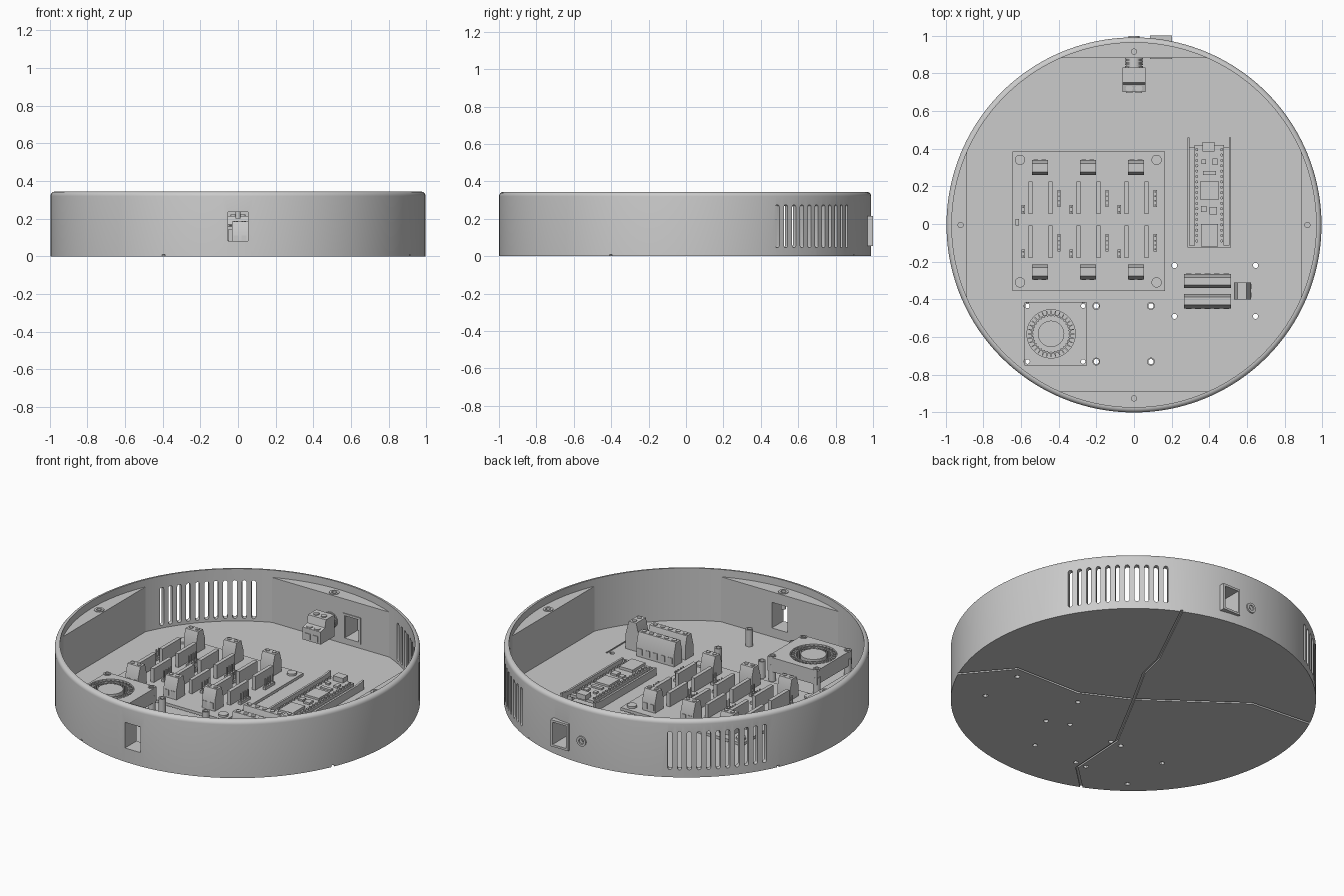
import bpy, bmesh, math
from mathutils import Matrix, Vector

if "Cube" in bpy.data.objects:
    bpy.data.objects.remove(bpy.data.objects["Cube"])

grey = bpy.data.materials.new("light_grey")
grey.use_nodes = True
grey.diffuse_color = (0.6, 0.6, 0.6, 1)
grey.node_tree.nodes["Principled BSDF"].inputs["Base Color"].default_value = (0.6, 0.6, 0.6, 1)

R, RIN, CHORD, FLOOR, SHELF, TOP, CY = 0.995, 0.967, 0.885, 0.03, 0.3, 0.344, -0.005
UP_X = Matrix(((0, 0, 1, 0), (1, 0, 0, 0), (0, 1, 0, 0), (0, 0, 0, 1)))  # local xy -> yz, extrude along x


def at(x, y, z=0):
    return Matrix.Translation((x, y, z))


def spun(deg):
    return Matrix.Rotation(math.radians(deg), 4, "Z")


def prism(bm, pts, h, m=Matrix()):
    low = [bm.verts.new(m @ Vector((x, y, 0))) for x, y in pts]
    high = [bm.verts.new(m @ Vector((x, y, h))) for x, y in pts]
    bm.faces.new(low[::-1])
    bm.faces.new(high)
    for i in range(len(pts)):
        j = (i + 1) % len(pts)
        bm.faces.new((low[i], low[j], high[j], high[i]))


def box(bm, x, y, w, d, z0, z1, m=Matrix()):
    pts = [(x + a * w / 2, y + b * d / 2) for a, b in ((-1, -1), (1, -1), (1, 1), (-1, 1))]
    prism(bm, pts, z1 - z0, m @ at(0, 0, z0))


def disc(r, n):
    return [(r * math.cos(2 * math.pi * i / n), r * math.sin(2 * math.pi * i / n)) for i in range(n)]


def cyl(bm, x, y, r, z0, z1, n=20, m=Matrix()):
    prism(bm, disc(r, n), z1 - z0, m @ at(x, y, z0))


def lathe(bm, profile, n, m=Matrix()):
    # solid of revolution; profiles that start off the axis are closed rings
    vs = [bm.verts.new((r, 0, z)) for r, z in profile]
    es = [bm.edges.new(p) for p in zip(vs, vs[1:])]
    if profile[0][0] > 0:
        es.append(bm.edges.new((vs[-1], vs[0])))
    out = bmesh.ops.spin(bm, geom=vs + es, axis=(0, 0, 1), cent=(0, 0, 0), steps=n, angle=2 * math.pi)
    new = {v for e in es for v in e.verts}
    stack = list(new)
    while stack:
        for e in stack.pop().link_edges:
            for v in e.verts:
                if v not in new:
                    new.add(v)
                    stack.append(v)
    bmesh.ops.remove_doubles(bm, verts=list(new), dist=1e-5)
    for v in [v for v in new if v.is_valid]:
        v.co = m @ v.co


def tube(bm, x, y, r, hole, z0, z1, m=Matrix()):
    lathe(bm, [(hole, z0), (r, z0), (r, z1), (hole, z1)], 20, m @ at(x, y))


def part(name, build, cutters=()):
    bm = bmesh.new()
    build(bm)
    bmesh.ops.recalc_face_normals(bm, faces=bm.faces)
    me = bpy.data.meshes.new(name)
    bm.to_mesh(me)
    bm.free()
    me.materials.append(grey)
    ob = bpy.data.objects.new(name, me)
    bpy.context.scene.collection.objects.link(ob)
    for c in cutters:
        mod = ob.modifiers.new("cut", "BOOLEAN")
        mod.operation, mod.solver, mod.object = "DIFFERENCE", "EXACT", c
    if cutters:
        bpy.context.view_layer.update()
        ob.data = bpy.data.meshes.new_from_object(ob.evaluated_get(bpy.context.evaluated_depsgraph_get()))
        ob.modifiers.clear()
    bpy.ops.object.select_all(action="DESELECT")
    ob.select_set(True)
    bpy.context.view_layer.objects.active = ob
    bpy.ops.object.shade_smooth_by_angle(angle=math.radians(30))
    return ob


# Positions of the mounting holes
fan_holes = [(x, y) for x in (-0.565, -0.27) for y in (-0.435, -0.73)]
post_holes = [(x, y) for x in (-0.2, 0.09) for y in (-0.435, -0.73)]
plate_holes = [(x, y) for x in (0.215, 0.645) for y in (-0.22, -0.49)]


# Cutters: vents, ports, screw holes and bottom seams
def wall_cuts(bm):
    cap = [math.pi * i / 8 for i in range(9)]
    slot = [(0.012 * math.cos(t), 0.103 + 0.012 * math.sin(t)) for t in cap]
    slot += [(-x, -y) for x, y in slot]
    for centre in (45, 135):
        for i in range(11):
            prism(bm, slot, 0.2, at(0, CY) @ spun(centre + 3.05 * (i - 5)) @ at(0.9, 0, 0.16) @ UP_X)
    box(bm, 0, -0.9, 0.104, 0.4, 0.083, 0.237)
    box(bm, 0.1425, 0.9, 0.09, 0.4, 0.068, 0.202)
    for x, y in fan_holes + post_holes + plate_holes:
        cyl(bm, x, y, 0.014, -0.1, 0.1, 12)
    for k in range(4):
        cyl(bm, 0.92, 0, 0.014, 0.2, 0.4, 16, at(0, CY) @ spun(90 * k))


def seam(pts, width=0.014):
    def build(bm):
        ps = [Vector(p) for p in pts]
        left, right = [], []
        for i, p in enumerate(ps):
            t = (ps[min(i + 1, len(ps) - 1)] - ps[max(i - 1, 0)]).normalized()
            n = Vector((-t.y, t.x)) * width / 2
            left.append(p + n)
            right.append(p - n)
        prism(bm, right + left[::-1], 0.02, at(0, 0, -0.01))
    return build


cutters = [
    part("wall_cutter", wall_cuts),
    part("seam_cutter_a", seam([(0.96, -0.46), (0.7, -0.15), (0.28, -0.14), (0, 0), (-0.52, 0.38), (-0.97, 0.42)])),
    part("seam_cutter_b", seam([(0.45, 0.97), (0.18, 0.42), (0.14, 0.25), (0, 0), (-0.22, -0.41), (-0.24, -0.77), (-0.45, -0.97)])),
]


# Round tray with rolled rim
def tray(bm):
    b = 0.024
    rim = [(R - b + b * math.cos(t), TOP - b + b * math.sin(t)) for t in [math.pi / 12 * i for i in range(7)]]
    lathe(bm, [(0, 0), (R, 0)] + rim + [(RIN, TOP), (RIN, FLOOR), (0, FLOOR)], 160, at(0, CY))


part("tray", tray, cutters)


# Lid screw blocks on four sides
def block(k):
    def build(bm):
        r = 0.98
        a = math.acos(CHORD / r)
        pts = [(r * math.cos(a * i / 10), r * math.sin(a * i / 10)) for i in range(-10, 11)]
        prism(bm, pts, SHELF - 0.02, at(0, CY) @ spun(90 * k) @ at(0, 0, 0.02))
    return build


for k, side in enumerate(("left", "back", "right", "front")):
    part(side + "_screw_block", block(k), cutters[:1])


def nut_rings(bm):
    for k in range(4):
        tube(bm, 0.92, 0, 0.028, 0.015, SHELF, SHELF + 0.004, at(0, CY) @ spun(90 * k))


part("screw_rings", nut_rings)


# Rear switch frame and power jack
def switch_frame(bm):
    for x in (0.0905, 0.1945):
        box(bm, x, 0.9375, 0.013, 0.125, 0.055, 0.215)
    for z in (0.055, 0.202):
        box(bm, 0.1425, 0.9375, 0.091, 0.125, z, z + 0.013)


part("switch_frame", switch_frame)


def jack(bm):
    back = Matrix.Rotation(-math.pi / 2, 4, "X")
    tube(bm, 0, 0, 0.03, 0.016, 0.96, 0.997, at(0, 0, 0.135) @ back)
    cyl(bm, 0, 0, 0.008, 0.95, 0.994, 12, at(0, 0, 0.135) @ back)
    for i in range(4):
        cyl(bm, 0, 0, 0.047, 0.828 + 0.015 * i, 0.838 + 0.015 * i, 20, at(0, 0, 0.15) @ back)
    cyl(bm, 0, 0, 0.04, 0.8, 0.9, 20, at(0, 0, 0.15) @ back)
    prism(bm, [(0.7, 0.085), (0.83, 0.085), (0.83, 0.215), (0.75, 0.215), (0.74, 0.17), (0.7, 0.16)], 0.12, at(-0.06, 0) @ UP_X)
    for x in (-0.025, 0.025):
        cyl(bm, x, 0.72, 0.019, 0.16, 0.168)
        cyl(bm, x, 0.78, 0.016, 0.21, 0.222)
        box(bm, x, 0.7, 0.034, 0.008, 0.095, 0.13)


part("power_jack", jack)


# Screw terminal: sloped block with screws and wire openings
def terminal(bm, x, y, w, d, z0, z1, ways, m=Matrix()):
    s = z1 - z0
    prof = [(-d / 2, 0), (d / 2, 0), (d / 2, s * 0.55), (d * 0.3, s), (-d * 0.25, s), (-d / 2, s * 0.5)]
    prism(bm, prof, w, m @ at(x - w / 2, y, z0) @ UP_X)
    for i in range(ways):
        sx = x + w * ((i + 0.5) / ways - 0.5)
        cyl(bm, sx, y, w / ways * 0.28, z1, z1 + 0.004, 12, m)
        box(bm, sx, y - d / 2, w / ways * 0.6, 0.006, z0 + 0.015, z0 + 0.05, m)


# Driver board with sockets, pins and terminals
def driver_board(bm):
    box(bm, -0.24, 0.015, 0.81, 0.74, 0.045, 0.062)
    for x in (-0.605, 0.12):
        for y in (0.34, -0.31):
            cyl(bm, x, y, 0.022, FLOOR, 0.046)
            cyl(bm, x, y, 0.027, 0.06, 0.074)
    box(bm, -0.62, 0.01, 0.018, 0.035, 0.06, 0.09)
    for x in (-0.5, -0.245, 0.01):
        terminal(bm, x, 0.3, 0.085, 0.08, 0.06, 0.185, 2, at(2 * x, 0.6) @ spun(180))
        terminal(bm, x, -0.255, 0.085, 0.08, 0.06, 0.185, 2)
        for y in (0.14, -0.095):
            for sx in (x - 0.05, x + 0.056):
                box(bm, sx, y, 0.022, 0.172, 0.06, 0.145)
            for n, px, py in ((4, 0.102, y - 0.005), (2, -0.088, y - 0.063)):
                box(bm, x + px, py, 0.018, 0.023 * n, 0.06, 0.078)
                for i in range(n):
                    box(bm, x + px, py + 0.023 * (i - (n - 1) / 2), 0.007, 0.007, 0.06, 0.125)


part("driver_board", driver_board)


# Controller board in its holder
def controller(bm):
    for s in (-1, 1):
        prism(bm, [(-0.125, FLOOR), (0.46, FLOOR), (0.46, 0.085), (0.4, 0.075), (-0.125, 0.075)], 0.012, at(0.399 + s * 0.11 - 0.006, 0) @ UP_X)
        box(bm, 0.399 + s * 0.095, 0.14, 0.04, 0.53, FLOOR, 0.05)
        for i in range(18):
            cyl(bm, 0.399 + s * 0.066, -0.09 + 0.0285 * i, 0.008, 0.07, 0.08, 8)
    box(bm, 0.399, -0.12, 0.23, 0.01, FLOOR, 0.07)
    box(bm, 0.399, 0.15, 0.155, 0.54, 0.055, 0.072)
    for x, y, w, d, h in ((0.395, 0.41, 0.065, 0.05, 0.028), (0.4, 0.178, 0.095, 0.1, 0.012),
                          (0.4, -0.06, 0.09, 0.12, 0.016), (0.42, 0.07, 0.04, 0.04, 0.012),
                          (0.37, 0.08, 0.03, 0.03, 0.01), (0.4, 0.27, 0.07, 0.022, 0.01),
                          (0.43, 0.33, 0.025, 0.035, 0.012), (0.37, 0.33, 0.022, 0.022, 0.01)):
        box(bm, x, y, w, d, 0.07, 0.072 + h)


part("controller_board", controller)


# Power distribution terminals
def power_terminals(bm):
    terminal(bm, 0.39, -0.302, 0.25, 0.075, FLOOR, 0.17, 5, at(0.78, -0.604) @ spun(180))
    terminal(bm, 0.39, -0.41, 0.25, 0.075, FLOOR, 0.17, 5)
    terminal(bm, 0, 0, 0.09, 0.09, FLOOR, 0.2, 2, at(0.575, -0.355) @ spun(90))
    box(bm, 0.668, -0.355, 0.005, 0.31, FLOOR, 0.036)


part("power_terminals", power_terminals)


# Mounting posts
def posts(bm):
    for x, y in post_holes + fan_holes:
        tube(bm, x, y, 0.021, 0.0139, FLOOR, 0.13)


part("mounting_posts", posts)


# Blower fan
def fan_well(bm):
    cyl(bm, -0.44, -0.583, 0.128, 0.105, 0.3, 64)
    for x, y in fan_holes:
        cyl(bm, x, y, 0.012, 0, 0.3, 16)


well = part("fan_cutter", fan_well)
part("fan_case", lambda bm: box(bm, -0.415, -0.583, 0.33, 0.335, 0.09, 0.175), [well])


def rotor(bm):
    centre = at(-0.44, -0.583)
    cyl(bm, 0, 0, 0.07, 0.1, 0.175, 48, centre)
    tube(bm, 0, 0, 0.105, 0.098, 0.165, 0.175, centre)
    for i in range(32):
        box(bm, 0.108, 0, 0.03, 0.006, 0.1, 0.172, centre @ spun(i * 11.25))
    for x, y in fan_holes:
        tube(bm, x, y, 0.02, 0.012, 0.17, 0.18)


part("fan_rotor", rotor)

for c in cutters + [well]:
    bpy.data.objects.remove(c)
